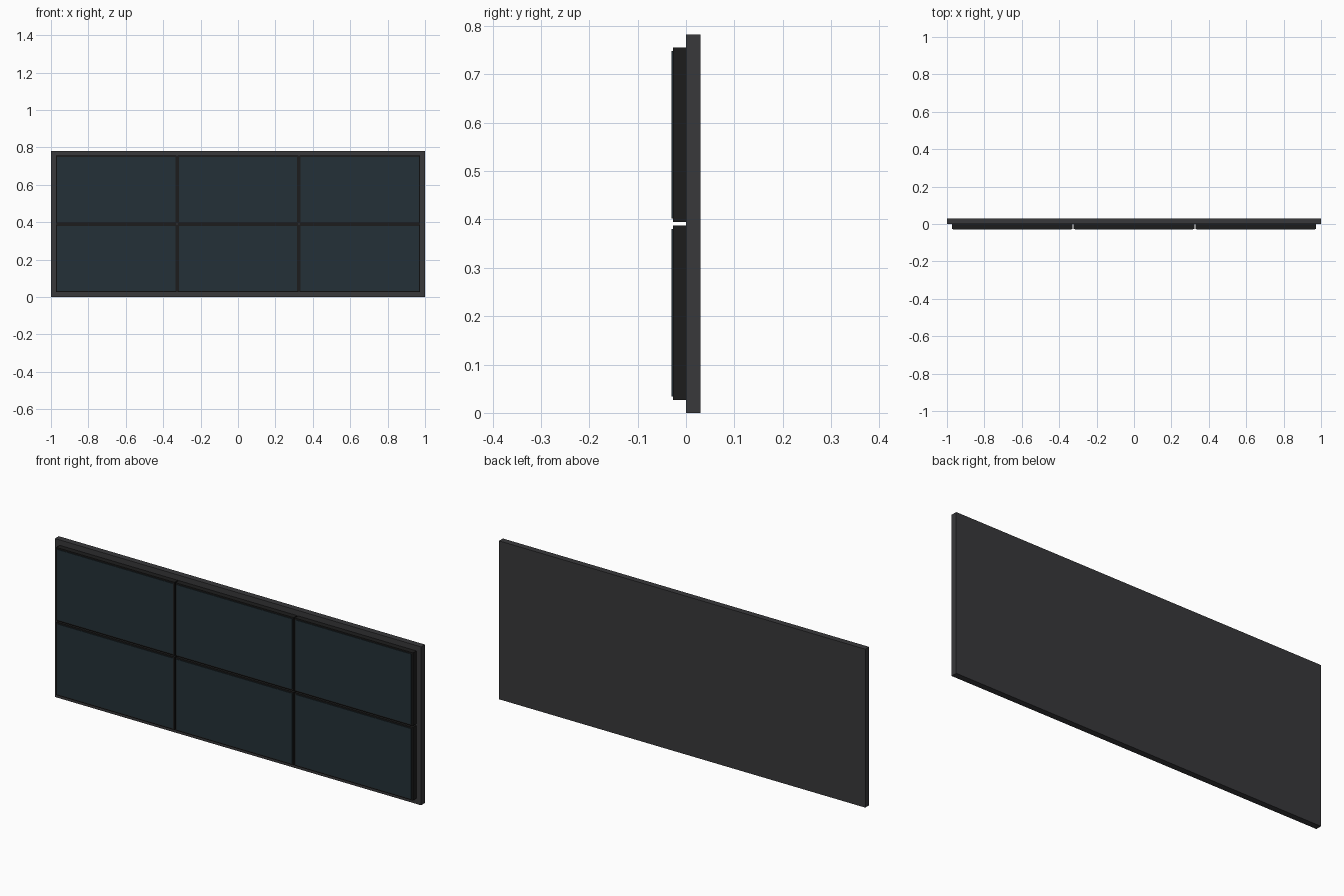
import bpy

if "Cube" in bpy.data.objects:
    bpy.data.objects.remove(bpy.data.objects["Cube"])


def material(name, rgb):
    m = bpy.data.materials.new(name)
    m.diffuse_color = (*rgb, 1)
    m.use_nodes = True
    m.node_tree.nodes["Principled BSDF"].inputs["Base Color"].default_value = m.diffuse_color
    return m


def box(name, centre, size, mat):
    bpy.ops.mesh.primitive_cube_add(size=1, location=centre)
    ob = bpy.context.object
    ob.name = name
    ob.scale = size
    bpy.ops.object.transform_apply(location=False, rotation=False, scale=True)
    ob.data.materials.append(mat)
    return ob


plate_mat = material("plate_grey", (0.04, 0.04, 0.043))
case_mat = material("case_black", (0.012, 0.012, 0.012))
glass_mat = material("screen_glass", (0.017, 0.03, 0.039))

HEIGHT = 0.782
PITCH_X, PITCH_Z = 0.651, 0.368
W, H = 0.646, 0.361
RIM = 0.007

# Backing plate that carries the wall of screens
box("backing_plate", (0, 0.015, HEIGHT / 2), (2, 0.03, HEIGHT), plate_mat)

# Two rows of three displays, each a case with a slightly proud screen
for row in range(2):
    for col in range(3):
        x = (col - 1) * PITCH_X
        z = HEIGHT / 2 + (row - 0.5) * PITCH_Z
        tag = f"{row + 1}_{col + 1}"
        box(f"display_case_{tag}", (x, -0.0135, z), (W, 0.027, H), case_mat)
        box(f"screen_{tag}", (x, -0.028, z),
            (W - 2 * RIM, 0.004, H - 2 * RIM), glass_mat)
